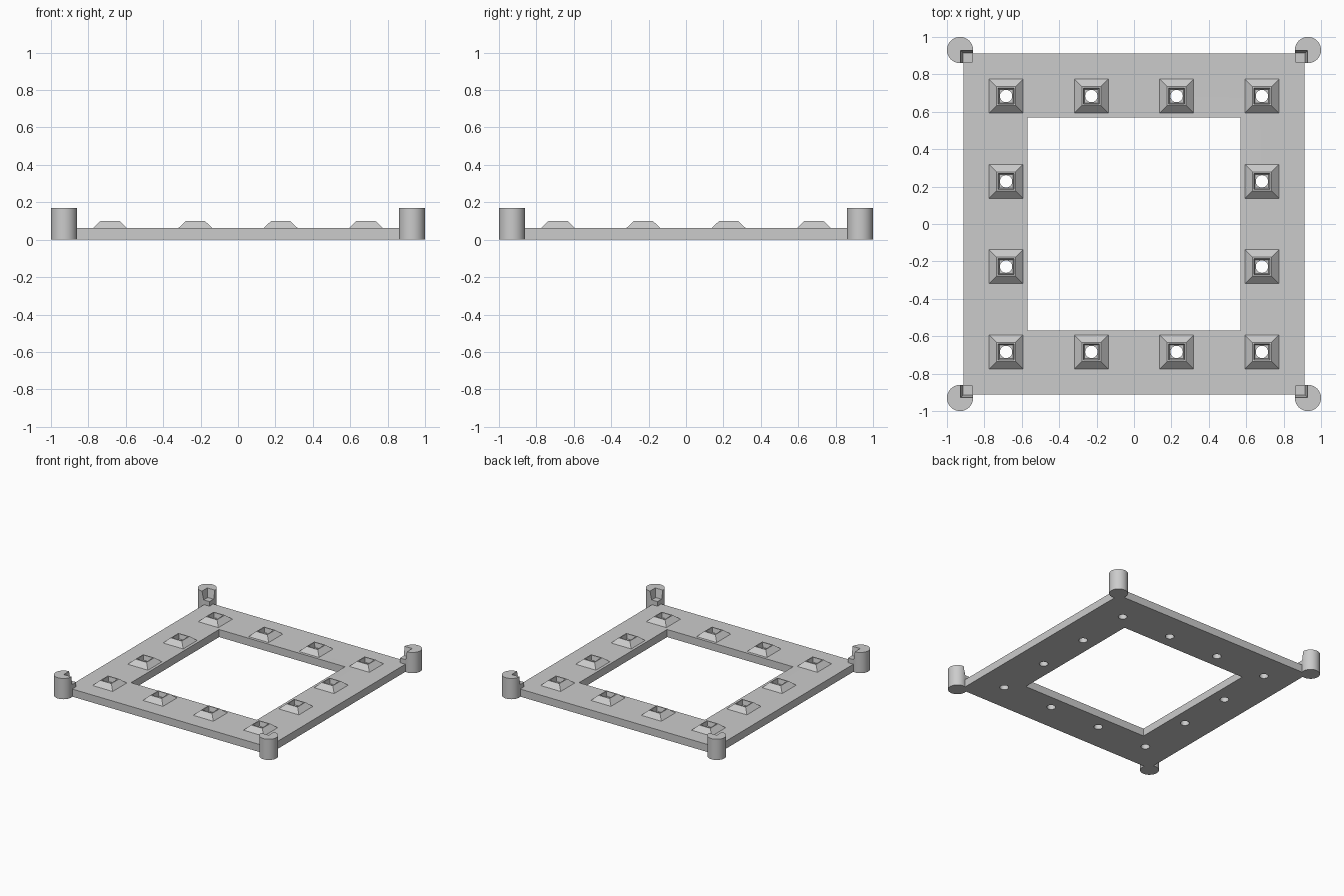
import bpy, bmesh
from math import pi, sqrt
from mathutils import Matrix

if "Cube" in bpy.data.objects:
    bpy.data.objects.remove(bpy.data.objects["Cube"])

PLATE_TOP, STUD_TOP, POST_TOP = 0.062, 0.10, 0.17
PLATE_HALF, OPENING_HALF = 0.912, 0.57
STEPS = (-0.684, -0.228, 0.228, 0.684)
SPOTS = [(x, y) for x in STEPS for y in STEPS if max(abs(x), abs(y)) > 0.5]

grey = bpy.data.materials.new("light_grey")
grey.use_nodes = True
grey.diffuse_color = (0.6, 0.6, 0.6, 1)
grey.node_tree.nodes["Principled BSDF"].inputs["Base Color"].default_value = (0.6, 0.6, 0.6, 1)


def add_object(name, bm):
    bmesh.ops.recalc_face_normals(bm, faces=bm.faces)
    mesh = bpy.data.meshes.new(name)
    bm.to_mesh(mesh)
    bm.free()
    mesh.materials.append(grey)
    obj = bpy.data.objects.new(name, mesh)
    bpy.context.collection.objects.link(obj)
    return obj


def add_cylinder(bm, x, y, z0, z1, radius, sides=48):
    place = Matrix.Translation((x, y, (z0 + z1) / 2))
    bmesh.ops.create_cone(bm, cap_ends=True, segments=sides, radius1=radius,
                          radius2=radius, depth=z1 - z0, matrix=place)


def add_frustum(bm, x, y, z0, z1, half0, half1):
    place = Matrix.Translation((x, y, (z0 + z1) / 2)) @ Matrix.Rotation(pi / 4, 4, "Z")
    bmesh.ops.create_cone(bm, cap_ends=True, segments=4, radius1=half0 * sqrt(2),
                          radius2=half1 * sqrt(2), depth=z1 - z0, matrix=place)


def select_only(obj):
    bpy.ops.object.select_all(action="DESELECT")
    obj.select_set(True)
    bpy.context.view_layer.objects.active = obj


def cut(obj, cutter):
    mod = obj.modifiers.new("cut", "BOOLEAN")
    mod.operation, mod.solver, mod.object = "DIFFERENCE", "EXACT", cutter
    select_only(obj)
    bpy.ops.object.modifier_apply(modifier=mod.name)
    bpy.data.objects.remove(cutter)


def mirror_to_corners(obj):
    mod = obj.modifiers.new("mirror", "MIRROR")
    mod.use_axis = (True, True, False)
    mod.use_mirror_merge = False


# Square frame with a large opening and a round hole under every stud
bm = bmesh.new()
add_frustum(bm, 0, 0, 0, PLATE_TOP, PLATE_HALF, PLATE_HALF)
frame = add_object("frame", bm)
bm = bmesh.new()
add_frustum(bm, 0, 0, -0.1, 0.2, OPENING_HALF, OPENING_HALF)
for x, y in SPOTS:
    add_cylinder(bm, x, y, -0.1, 0.2, 0.033, 32)
cut(frame, add_object("frame_cutter", bm))
select_only(frame)
bpy.ops.object.shade_smooth_by_angle()

# Sloped studs with tapered square sockets, lofted through four square rings
RINGS = ((0.091, PLATE_TOP), (0.051, STUD_TOP), (0.043, STUD_TOP), (0.036, PLATE_TOP))
for number, (x, y) in enumerate(SPOTS, 1):
    bm = bmesh.new()
    loops = [[bm.verts.new((x + sx * half, y + sy * half, z))
              for sx, sy in ((-1, -1), (1, -1), (1, 1), (-1, 1))] for half, z in RINGS]
    for low, high in zip(loops, loops[1:]):
        for i in range(4):
            j = (i + 1) % 4
            bm.faces.new((low[i], low[j], high[j], high[i]))
    stud = add_object(f"stud_{number}", bm)
    # Open shell: make the rim face upward
    rim = max(stud.data.polygons, key=lambda p: abs(p.normal.z) + p.center.z)
    if rim.normal.z < 0:
        stud.data.flip_normals()

# Round corner posts, each with a flared notch facing the middle
bm = bmesh.new()
add_cylinder(bm, 0.93, 0.93, 0, POST_TOP, 0.07, 64)
posts = add_object("corner_posts", bm)
bm = bmesh.new()
add_frustum(bm, 0.83, 0.83, STUD_TOP, POST_TOP + 0.01, 0.085, 0.1)
cut(posts, add_object("notch_cutter", bm))
select_only(posts)
bpy.ops.object.shade_smooth_by_angle()
mirror_to_corners(posts)

# Small square seats at the foot of each notch
bm = bmesh.new()
add_frustum(bm, 0.889, 0.889, PLATE_TOP - 0.01, STUD_TOP, 0.026, 0.026)
mirror_to_corners(add_object("notch_seats", bm))
